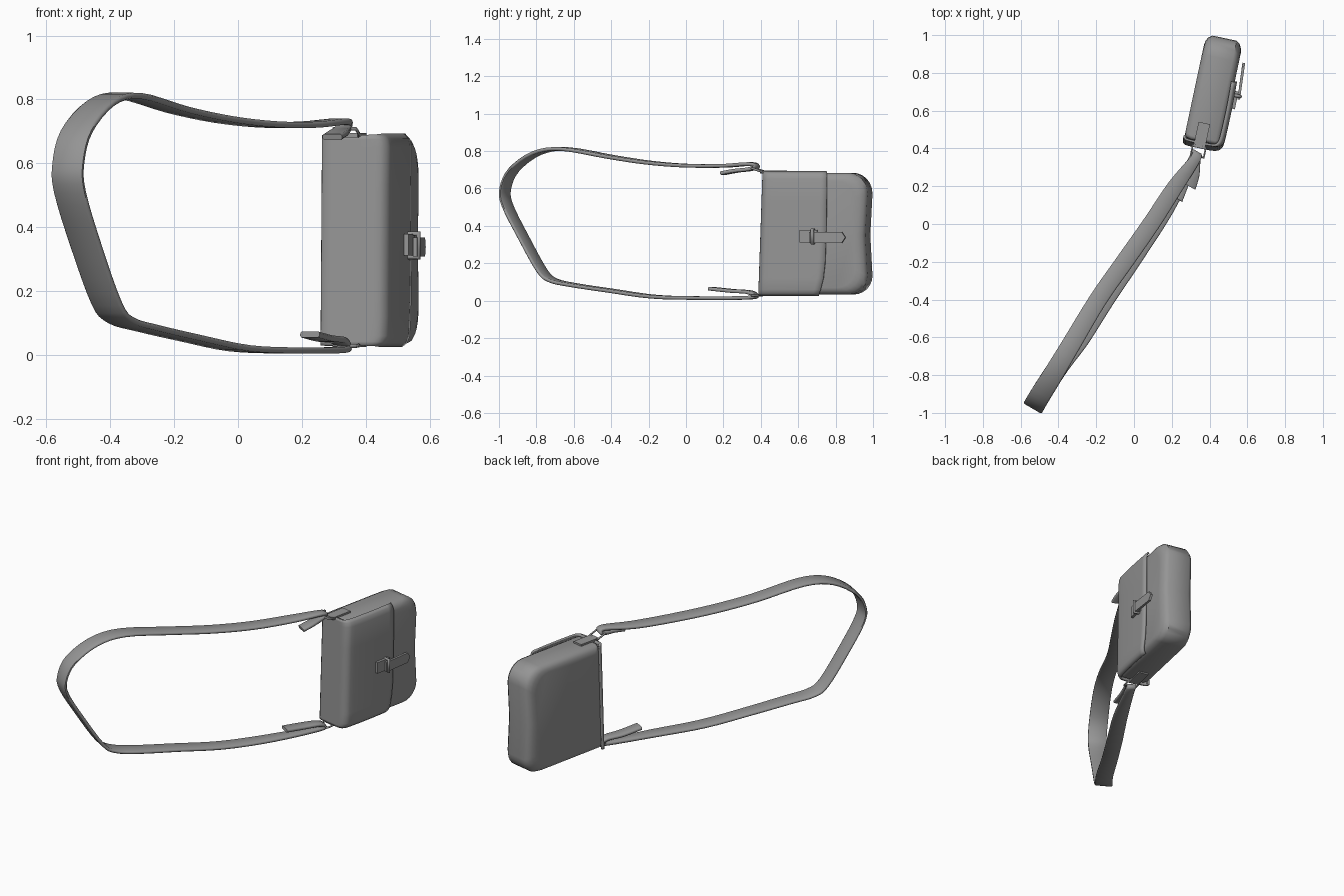
import bpy, math
from mathutils import Vector

if "Cube" in bpy.data.objects:
    bpy.data.objects.remove(bpy.data.objects["Cube"])

ANG = math.radians(12)

# Dark grey leather
leather = bpy.data.materials.new("dark_grey")
leather.diffuse_color = (0.3, 0.3, 0.3, 1)
leather.use_nodes = True
leather.node_tree.nodes["Principled BSDF"].inputs["Base Color"].default_value = leather.diffuse_color


def W(u, n, z):
    """Bag frame (u = along bag, n = out of the front) to world."""
    return Vector((u * math.sin(ANG) + n * math.cos(ANG),
                   u * math.cos(ANG) - n * math.sin(ANG), z))


def lean(u, z):
    return u + 0.035 * (z - 0.36) * (1.06 - u) / 0.57


def make(name, verts, faces, angle=40):
    me = bpy.data.meshes.new(name)
    me.from_pydata([tuple(v) for v in verts], [], faces)
    me.materials.append(leather)
    ob = bpy.data.objects.new(name, me)
    bpy.context.collection.objects.link(ob)
    bpy.ops.object.select_all(action='DESELECT')
    ob.select_set(True)
    bpy.context.view_layer.objects.active = ob
    bpy.ops.object.mode_set(mode='EDIT')
    bpy.ops.mesh.select_all(action='SELECT')
    bpy.ops.mesh.normals_make_consistent(inside=False)
    bpy.ops.object.mode_set(mode='OBJECT')
    bpy.ops.object.shade_smooth_by_angle(angle=math.radians(angle))
    return ob


def loft(name, rings, angle=40):
    """Skin a list of closed rings and cap both ends."""
    k = len(rings[0])
    faces = [(i * k + j, i * k + (j + 1) % k, (i + 1) * k + (j + 1) % k, (i + 1) * k + j)
             for i in range(len(rings) - 1) for j in range(k)]
    faces += [tuple(range(k)), tuple(range((len(rings) - 1) * k, len(rings) * k))]
    return make(name, [v for r in rings for v in r], faces, angle)


def smooth_path(pts, steps=4):
    """Catmull-Rom through points (any dimension)."""
    P = [Vector(p) for p in pts]
    out = []
    for i in range(len(P) - 1):
        a, b, c, d = P[max(i - 1, 0)], P[i], P[i + 1], P[min(i + 2, len(P) - 1)]
        for s in range(steps):
            t = s / steps
            out.append(0.5 * (2 * b + (c - a) * t + (2 * a - 5 * b + 4 * c - d) * t * t
                              + (3 * b - a - 3 * c + d) * t ** 3))
    return out + [P[-1]]


def ribbon(name, pts, across, thick, steps=4):
    """Flat strap with softened edges along points (x, y, z, half width)."""
    path = smooth_path(pts, steps)
    across = Vector(across).normalized()
    rings = []
    for i, p in enumerate(path):
        t = (path[min(i + 1, len(path) - 1)] - path[max(i - 1, 0)]).to_3d()
        nor = t.cross(across).normalized() * thick / 2
        c, w = p.to_3d(), across * p[3]
        rings.append([c + w * a + nor * b for a, b in
                      ((-1, -0.5), (-0.85, -1), (0.85, -1), (1, -0.5),
                       (1, 0.5), (0.85, 1), (-0.85, 1), (-1, 0.5))])
    return loft(name, rings, 60)


# Bag body: rounded outline lofted through the depth
def outline(n, inset):
    u0, u1, z0, z1 = 0.49 + inset * 0.5, 1.062 - inset, 0.033 + inset * 0.6, 0.684 - inset * 0.7
    pts = []
    for cu, cz, r, a0 in ((u0, z0, 0.02, 180), (u1, z0, 0.10, 270), (u1, z1, 0.11, 0), (u0, z1, 0.02, 90)):
        su, sz = (1 if cu == u0 else -1), (1 if cz == z0 else -1)
        for k in range(7):
            a = math.radians(a0 + 15 * k)
            pts.append((cu + su * r + r * math.cos(a), cz + sz * r + r * math.sin(a)))
        if a0 == 270:
            pts.append((u1 - 0.012, 0.35))
    return [W(lean(u, z), n, z) for u, z in pts]


loft("bag_body", [outline(n, i) for n, i in
                  ((0.165, 0.06), (0.169, 0.035), (0.179, 0.014), (0.20, 0), (0.33, 0),
                   (0.349, 0.014), (0.360, 0.035), (0.365, 0.06))])

# Flap wrapping over the opening and down the front, dipping at its side edges
prof = smooth_path([(0.505, 0.166), (0.484, 0.178), (0.482, 0.26), (0.484, 0.335),
                    (0.50, 0.364), (0.54, 0.373), (0.70, 0.375), (0.846, 0.371)], 3)
cols = [(0.029, 0.04, 0.02), (0.042, 0.033, 0.006), (0.06, 0.026, 0), (0.12, 0.012, 0), (0.20, 0.004, 0),
        (0.36, 0, 0), (0.52, 0, 0), (0.65, 0, 0), (0.674, 0.003, 0.006), (0.689, 0.006, 0.02)]
verts = []
for z, cut, dip in cols:
    for u, n in prof:
        uu = u - cut * max(0, (u - 0.5) / 0.346)
        nn = n - dip * min(1, max(0, (n - 0.30) / 0.07))
        verts.append(W(lean(uu, z), nn, z))
m = len(prof)
faces = [(c * m + i, c * m + i + 1, (c + 1) * m + i + 1, (c + 1) * m + i)
         for c in range(len(cols) - 1) for i in range(m - 1)]
flap = make("flap", verts, faces)
sol = flap.modifiers.new("thickness", 'SOLIDIFY')
sol.thickness, sol.offset = 0.012, 0


# Shoulder strap: one band with a folded-back tail at each end
ribbon("shoulder_strap", [
    (0.295, 0.20, 0.682, 0.035), (0.315, 0.27, 0.695, 0.035), (0.325, 0.34, 0.703, 0.03),
    (0.331, 0.375, 0.716, 0.028), (0.325, 0.345, 0.731, 0.028), (0.22, 0.20, 0.721, 0.042),
    (0.09, 0, 0.722, 0.046), (-0.05, -0.2, 0.738, 0.047), (-0.19, -0.4, 0.768, 0.047),
    (-0.34, -0.65, 0.811, 0.05), (-0.43, -0.80, 0.788, 0.053), (-0.505, -0.92, 0.70, 0.055),
    (-0.531, -0.966, 0.60, 0.055), (-0.526, -0.955, 0.51, 0.055), (-0.475, -0.87, 0.34, 0.054),
    (-0.41, -0.77, 0.16, 0.053), (-0.365, -0.71, 0.108, 0.052), (-0.28, -0.6, 0.083, 0.05),
    (-0.15, -0.4, 0.053, 0.047), (0.005, -0.17, 0.021, 0.046), (0.17, 0.08, 0.014, 0.042),
    (0.315, 0.335, 0.016, 0.028), (0.328, 0.368, 0.029, 0.028), (0.315, 0.335, 0.046, 0.03),
    (0.27, 0.25, 0.052, 0.035), (0.225, 0.135, 0.064, 0.035)], (0.86, -0.50, 0), 0.019)


# Front clasp: base strip, pointed tongue and keeper loop
def slab(name, outl, z_mid, thick):
    """Plate on the front; outline points are (u, dz, n)."""
    return loft(name, [[W(u, n + o, z_mid + dz) for u, dz, n in outl] for o in (0, thick)])


slab("clasp_base", [(0.705, -0.034, 0.374), (0.80, -0.034, 0.374),
                    (0.80, 0.034, 0.374), (0.705, 0.034, 0.374)], 0.345, 0.022)
slab("clasp_tongue", [(0.76, -0.03, 0.398), (0.935, -0.03, 0.386), (0.955, 0, 0.384),
                      (0.935, 0.03, 0.386), (0.76, 0.03, 0.398)], 0.338, 0.014)


def wire(name, pts, radius):
    cu = bpy.data.curves.new(name, 'CURVE')
    cu.dimensions = '3D'
    cu.bevel_depth, cu.bevel_resolution = radius, 2
    sp = cu.splines.new('POLY')
    sp.points.add(len(pts) - 1)
    for q, p in zip(sp.points, pts):
        q.co = (*p, 1)
    sp.use_cyclic_u = True
    cu.materials.append(leather)
    ob = bpy.data.objects.new(name, cu)
    bpy.context.collection.objects.link(ob)


wire("clasp_keeper", [W(0.777, n, z) for n, z in
                      ((0.377, 0.306), (0.412, 0.306), (0.412, 0.380), (0.377, 0.380))], 0.009)

# Side tabs and metal rings joining the strap to the bag
for side, zt, zr, s in (("upper", 0.684, 0.708, 1), ("lower", 0.036, 0.028, -1)):
    loft(side + "_tab", [[W(u, n, z) for u, n in
                          ((0.465, 0.222), (0.60, 0.222), (0.60, 0.284), (0.465, 0.284))]
                         for z in (zt - 0.004 * s, zt + 0.011 * s)])
    zb = zt + 0.006 * s
    wire(side + "_ring", [W(u, n, z) for u, n, z in
                          ((0.42, 0.218, zr), (0.475, 0.218, zb), (0.475, 0.288, zb), (0.42, 0.288, zr))], 0.006)
